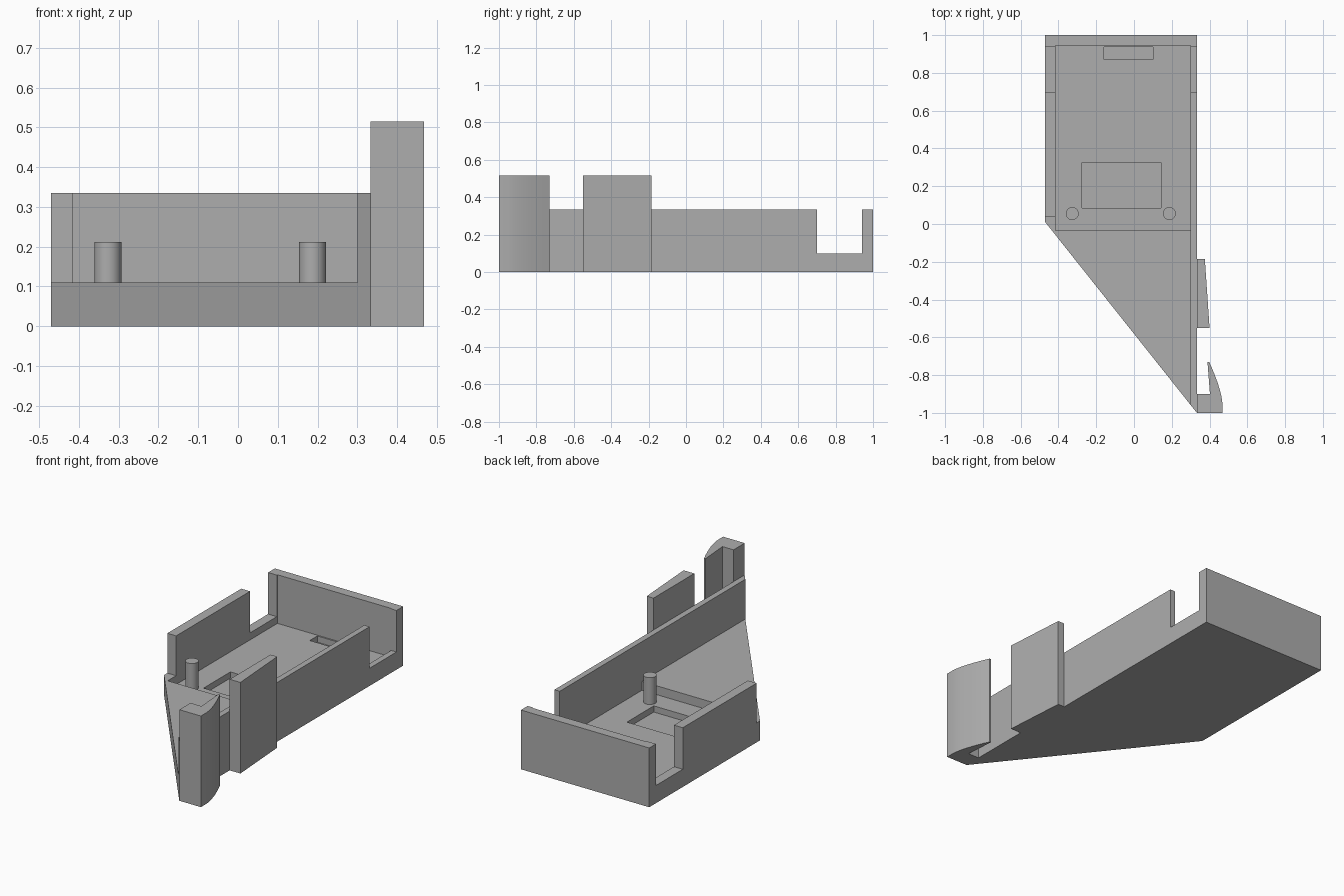
import bpy, bmesh, math

cube = bpy.data.objects.get("Cube")
if cube:
    bpy.data.objects.remove(cube, do_unlink=True)

GREY = (0.42, 0.42, 0.42, 1)
mat = bpy.data.materials.new("plain grey")
mat.use_nodes = True
mat.diffuse_color = GREY
mat.node_tree.nodes["Principled BSDF"].inputs["Base Color"].default_value = GREY


def prism(name, outline, z0, z1):
    """Extrude a flat outline from z0 up to z1."""
    bm = bmesh.new()
    face = bm.faces.new([bm.verts.new((x, y, z0)) for x, y in outline])
    top = bmesh.ops.extrude_face_region(bm, geom=[face])["geom"]
    verts = [v for v in top if isinstance(v, bmesh.types.BMVert)]
    bmesh.ops.translate(bm, verts=verts, vec=(0, 0, z1 - z0))
    bmesh.ops.recalc_face_normals(bm, faces=bm.faces)
    mesh = bpy.data.meshes.new(name)
    bm.to_mesh(mesh)
    bm.free()
    mesh.materials.append(mat)
    ob = bpy.data.objects.new(name, mesh)
    bpy.context.collection.objects.link(ob)
    return ob


def box(name, x0, x1, y0, y1, z0, z1):
    return prism(name, [(x0, y0), (x1, y0), (x1, y1), (x0, y1)], z0, z1)


def activate(ob):
    bpy.ops.object.select_all(action='DESELECT')
    ob.select_set(True)
    bpy.context.view_layer.objects.active = ob


def cut(ob, cutter):
    cutter.hide_render = True
    activate(ob)
    mod = ob.modifiers.new("cut", 'BOOLEAN')
    mod.operation = 'DIFFERENCE'
    mod.solver = 'EXACT'
    mod.object = cutter
    bpy.ops.object.modifier_apply(modifier=mod.name)
    bpy.data.objects.remove(cutter, do_unlink=True)


LEFT, RIGHT = -0.47, 0.333        # outer sides of the tray
IN_L, IN_R = -0.415, 0.3          # inner sides of the tray
FLOOR, SHELF, RIM, CLIP = 0.06, 0.11, 0.335, 0.515

# Tray with a slanted front, hollowed out step by step
tray = prism("tray", [(LEFT, 1), (LEFT, 0.01), (RIGHT, -1), (RIGHT, 1)], 0, RIM)
cut(tray, box("recess", IN_L, IN_R, -0.035, 0.945, FLOOR, 1))
cut(tray, box("front_opening", -1, IN_R, -2, 0.04, SHELF, 1))
cut(tray, box("side_notches", -1, 1, 0.7, 0.94, 0.1, 1))
cut(tray, box("large_pocket", -0.275, 0.142, 0.085, 0.325, 0.025, 0.2))
cut(tray, box("small_pocket", -0.16, 0.1, 0.87, 0.937, 0.025, 0.2))

# Locating pegs
for side, x in (("right", -0.327), ("left", 0.187)):
    bpy.ops.mesh.primitive_cylinder_add(vertices=32, radius=0.034, depth=0.155,
                                        location=(x, 0.055, 0.1345))
    peg = bpy.context.object
    peg.name = side + "_peg"
    peg.data.materials.append(mat)
    bpy.ops.object.shade_smooth_by_angle(angle=math.radians(30))

# Tapered side plate
prism("side_plate", [(RIGHT, -0.185), (RIGHT, -0.55), (0.4, -0.55), (0.375, -0.185)], 0, CLIP)

# Hook with a curved outer face
start, bend, end = (0.468, -0.95), (0.462, -0.87), (0.398, -0.73)
curve = []
for i in range(9):
    t = i / 8
    curve.append(tuple((1 - t) ** 2 * a + 2 * t * (1 - t) * b + t * t * c
                       for a, b, c in zip(start, bend, end)))
hook = prism("clip_hook", [(RIGHT, -0.9), (RIGHT, -1), (0.468, -1)] + curve
             + [(0.389, -0.73), (0.402, -0.9)], 0, CLIP)
activate(hook)
bpy.ops.object.shade_smooth_by_angle(angle=math.radians(20))
